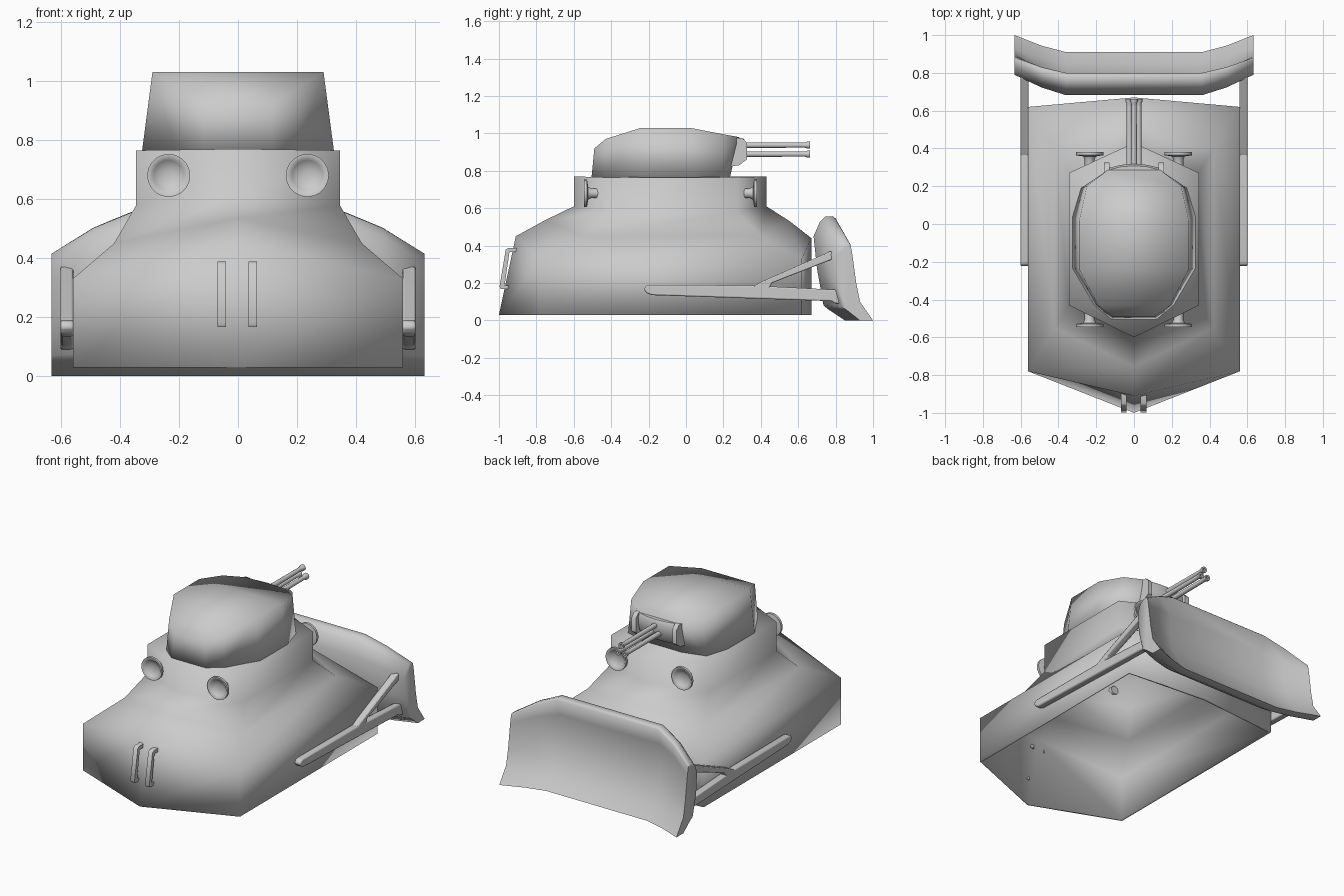
import bpy, bmesh, math

if "Cube" in bpy.data.objects:
    bpy.data.objects.remove(bpy.data.objects["Cube"])


def finish(name, bm, angle=50):
    bmesh.ops.recalc_face_normals(bm, faces=bm.faces)
    me = bpy.data.meshes.new(name)
    bm.to_mesh(me)
    bm.free()
    me.shade_smooth()
    me.set_sharp_from_angle(angle=math.radians(angle))
    ob = bpy.data.objects.new(name, me)
    bpy.context.collection.objects.link(ob)
    return ob


def loft(name, rings, caps=(True, True), angle=50):
    """Skin closed rings of equal point count."""
    bm = bmesh.new()
    vs = [[bm.verts.new(p) for p in r] for r in rings]
    n = len(rings[0])
    for a, b in zip(vs, vs[1:]):
        for i in range(n):
            j = (i + 1) % n
            bm.faces.new((a[i], a[j], b[j], b[i]))
    if caps[0]:
        bm.faces.new(vs[0])
    if caps[1]:
        bm.faces.new(vs[-1])
    return finish(name, bm, angle)


def lathe(name, profile, loc, sign=1, n=20):
    """Revolve (radius, y) points about an axis along y."""
    x, y, z = loc
    rings = [[(x + r * math.cos(2 * math.pi * i / n), y + sign * d,
               z + r * math.sin(2 * math.pi * i / n)) for i in range(n)]
             for r, d in profile]
    return loft(name, rings, angle=50)


def side_plate(name, outline, x0, x1, bevel=0.0):
    """Extrude a (y, z) outline along x."""
    ob = loft(name, [[(x, y, z) for y, z in outline] for x in (x0, x1)])
    if bevel:
        m = ob.modifiers.new("round", 'BEVEL')
        m.width, m.segments = bevel, 2
        m.limit_method = 'ANGLE'
    return ob


# Hull: six-sided rings, (front y, z), (corner x, front y, back y, z), (back y, z)
hull_rings = []
for fy, fz, x, cf, cb, cz, by, bz in (
        (-1.0, .03, .56, -.78, .62, .03, .67, .03),
        (-.91, .45, .56, -.78, .62, .33, .67, .44),
        (-.755, .535, .42, -.55, .40, .45, .555, .53),
        (-.6, .61, .345, -.43, .27, .58, .43, .61),
        (-.6, .77, .345, -.43, .27, .765, .43, .77)):
    hull_rings.append([(0, fy, fz), (x, cf, cz), (x, cb, cz),
                       (0, by, bz), (-x, cb, cz), (-x, cf, cz)])
hull = loft("hull", hull_rings, caps=(False, True), angle=120)
shell = hull.modifiers.new("shell", 'SOLIDIFY')
shell.thickness, shell.offset = .015, -1

# Turret: half plan points as base (x, y), roof (x, y, z); roof is straight across x
half = [((.12, -.505), (.11, -.49, .92)), ((.21, -.43), (.19, -.43, .97)),
        ((.325, -.235), (.29, -.24, 1.03)), ((.325, .04), (.29, .02, 1.03)),
        ((.28, .19), (.25, .20, .995)), ((.13, .235), (.14, .285, .98))]
bm = bmesh.new()
R, L = [[(bm.verts.new((s * b[0], b[1], .765)),
          bm.verts.new((s * t[0], t[1], t[2]))) for b, t in half] for s in (1, -1)]
for side in (R, L):
    for a, b in zip(side, side[1:]):
        bm.faces.new((a[0], b[0], b[1], a[1]))
for i in range(len(half) - 1):
    for k in (0, 1):
        bm.faces.new((R[i][k], R[i + 1][k], L[i + 1][k], L[i][k]))
for i in (0, -1):
    bm.faces.new((R[i][0], R[i][1], L[i][1], L[i][0]))
finish("turret", bm, 120)

# Gun mantlet (bowed toward the back in plan) and its side cheeks
mantlet = []
for x, o in ((-.13, -.012), (-.07, .003), (0, .008), (.07, .003), (.13, -.012)):
    mantlet.append([(x, y + o, z) for y, z in (
        (.22, .83), (.275, .83), (.30, .865), (.31, .91), (.31, .955),
        (.30, .972), (.22, .975))])
loft("mantlet", mantlet)
for s in (1, -1):
    side_plate("mantlet_cheek", [(.22, .82), (.285, .83), (.325, .86), (.325, .95),
                                 (.30, .975), (.22, .975)], s * .13, s * .16)

# Three gun barrels with flared muzzles
barrel = [(.016, 0), (.014, .32), (.014, .335), (.02, .35),
          (.02, .362), (.009, .362), (.009, .34)]
for x, z in ((0, .937), (-.025, .889), (.025, .889)):
    lathe("gun_barrel", barrel, (x, .3, z), n=10)

# Lamps: dished disc on a short post, at both ends
for x in (-.235, .235):
    for name, y, s, d in (("front_lamp", -.545, 1, .085), ("rear_lamp", .38, -1, .08)):
        lathe(name, [(.026, d), (.026, .04), (.034, .022), (.073, .016), (.073, 0),
                     (.062, 0), (.052, .01), (.035, .02), (.015, .025)], (x, y, .68), s)

# Front grab handles
for x in (-.07, .035):
    side_plate("grab_handle", [(-.895, .365), (-.895, .388), (-.95, .388), (-.964, .378),
                               (-.997, .18), (-.99, .167), (-.94, .167), (-.94, .187),
                               (-.97, .187), (-.944, .365)], x, x + .03)

# Dozer blade: hollow centre section blending into straight-faced wing ends
centre = [(.91, 0), (.85, .075), (.795, .18), (.77, .30), (.772, .44), (.80, .545),
          (.785, .557), (.745, .555), (.715, .525), (.682, .45), (.70, .28),
          (.735, .08), (.76, .06), (.85, 0)]
wing = [(1, 0), (.93, .1), (.91, .2), (.898, .29), (.888, .36), (.88, .405),
        (.87, .415), (.84, .415), (.81, .39), (.79, .34), (.80, .2),
        (.835, .07), (.86, .055), (.93, 0)]
stations = [(-.632, 1), (-.49, .38), (-.36, 0), (.36, 0), (.49, .38), (.632, 1)]
loft("dozer_blade", [[(x, a[0] + (b[0] - a[0]) * t, a[1] + (b[1] - a[1]) * t)
                      for a, b in zip(centre, wing)] for x, t in stations], angle=70)

# Push arms with diagonal braces
for s in (1, -1):
    a, b = s * .558, s * .602
    side_plate("push_arm", [(-.225, .165), (-.215, .185), (-.195, .19), (.35, .187),
                            (.82, .163), (.83, .088), (.79, .092), (.78, .103),
                            (-.18, .135), (-.21, .145)], a, b, .008)
    side_plate("arm_brace", [(.355, .18), (.41, .21), (.755, .362), (.775, .372),
                             (.79, .352), (.785, .328), (.765, .32), (.46, .2),
                             (.445, .17), (.40, .16)], a, b, .006)
